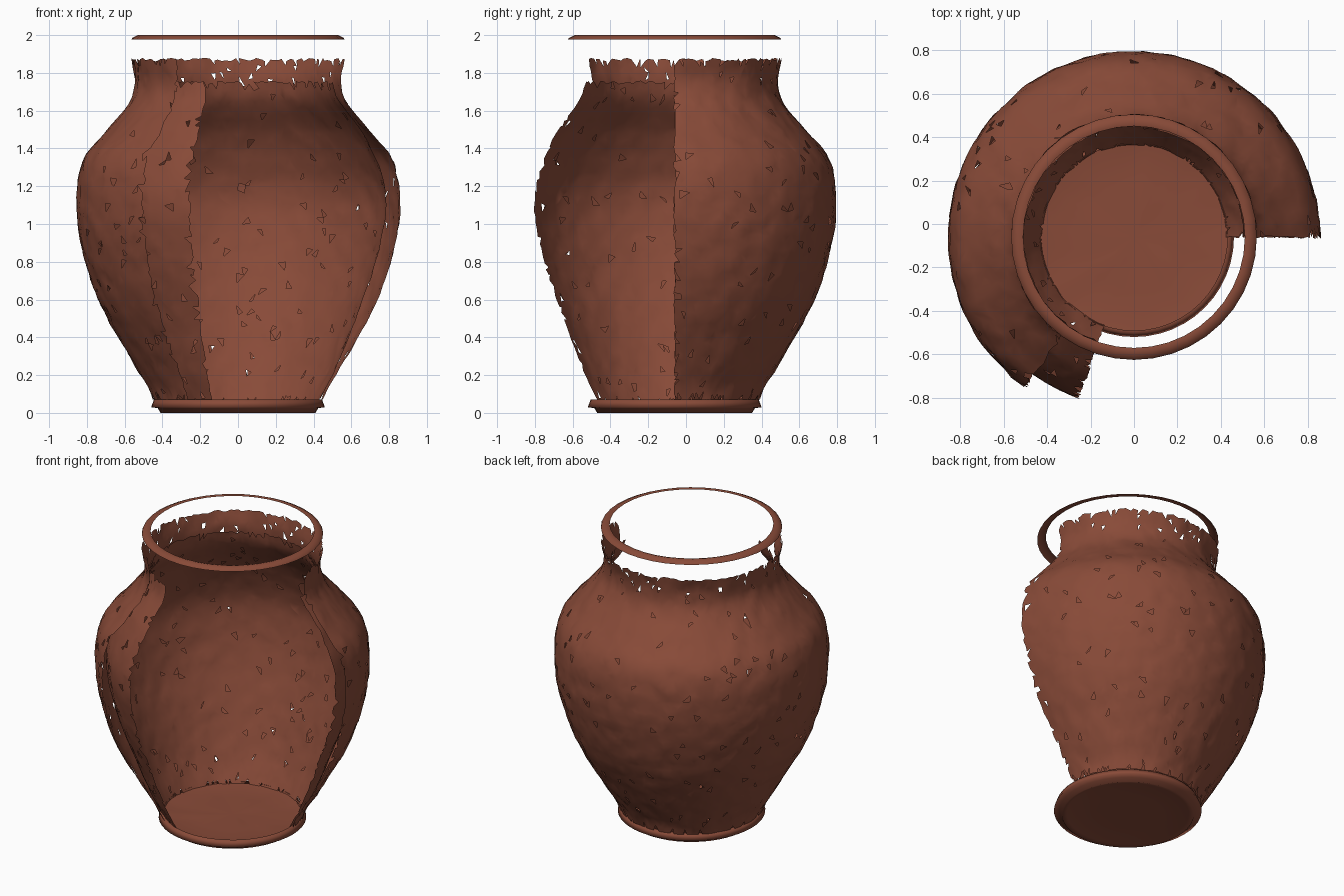
import bpy, bmesh, math, random
from mathutils import Vector, noise

if "Cube" in bpy.data.objects:
    bpy.data.objects.remove(bpy.data.objects["Cube"])

random.seed(7)
CY = -0.06  # axis of the vase in y

clay = bpy.data.materials.new("fired_clay")
clay.diffuse_color = (0.25, 0.07, 0.04, 1)
clay.use_nodes = True
clay.node_tree.nodes["Principled BSDF"].inputs["Base Color"].default_value = clay.diffuse_color


def radius_at(profile, z):
    """Smooth (Catmull-Rom style) radius lookup in a list of (radius, z)."""
    n = len(profile)

    def slope(i):
        a, b = profile[max(i - 1, 0)], profile[min(i + 1, n - 1)]
        return (b[0] - a[0]) / (b[1] - a[1])

    z = min(max(z, profile[0][1]), profile[-1][1])
    for i in range(n - 1):
        (r0, z0), (r1, z1) = profile[i], profile[i + 1]
        if z <= z1:
            h = z1 - z0
            t = (z - z0) / h
            return ((2*t**3 - 3*t*t + 1) * r0 + (t**3 - 2*t*t + t) * h * slope(i)
                    + (3*t*t - 2*t**3) * r1 + (t**3 - t*t) * h * slope(i + 1))


def bump(p, amount):
    return amount * (noise.noise(p * 11) + 0.5 * noise.noise(p * 24))


def finish(name, bm):
    bm.normal_update()
    mesh = bpy.data.meshes.new(name)
    bm.to_mesh(mesh)
    bm.free()
    for poly in mesh.polygons:
        poly.use_smooth = True
    mesh.materials.append(clay)
    obj = bpy.data.objects.new(name, mesh)
    bpy.context.collection.objects.link(obj)
    return obj


def chip(bm, share):
    """Knock random small triangles out of a surface, more along its edges."""
    edge_faces = {f for e in bm.edges if e.is_boundary for f in e.link_faces}
    gone = [f for f in bm.faces
            if random.random() < (0.25 if f in edge_faces else share)]
    bmesh.ops.delete(bm, geom=gone, context='FACES')


def broken_wall(name, profile, start, end, cols, rows, amount, flip=False):
    """Partly revolved, bumpy triangulated wall with ragged edges."""
    bm = bmesh.new()
    z0, z1 = profile[0][1], profile[-1][1]
    grid = []
    for j in range(rows + 1):
        line = []
        for i in range(cols + 1):
            ju = random.uniform(-0.28, 0.28)
            jv = random.uniform(-0.28, 0.28) if j else 0
            a = math.radians(start + (end - start) * (i + ju) / cols)
            z = z0 + (z1 - z0) * (j + jv) / rows
            r = radius_at(profile, z)
            p = Vector((r * math.cos(a), r * math.sin(a), z))
            r += bump(p, amount)
            line.append(bm.verts.new((r * math.cos(a), CY + r * math.sin(a), z)))
        grid.append(line)
    for j in range(rows):
        for i in range(cols):
            a, b = grid[j][i], grid[j][i + 1]
            c, d = grid[j + 1][i + 1], grid[j + 1][i]
            tris = [(a, b, c), (a, c, d)] if random.random() < 0.5 else [(a, b, d), (b, c, d)]
            for t in tris:
                bm.faces.new(t[::-1] if flip else t)
    chip(bm, 0.014)
    return finish(name, bm)


def revolved(name, profile, sides):
    """Full turn of an open (radius, z) profile; radius 0 closes to a point."""
    bm = bmesh.new()
    rings = []
    for r, z in profile:
        if r == 0:
            rings.append([bm.verts.new((0, CY, z))] * sides)
        else:
            rings.append([bm.verts.new((r * math.cos(2 * math.pi * i / sides),
                                        CY + r * math.sin(2 * math.pi * i / sides), z))
                          for i in range(sides)])
    for low, high in zip(rings, rings[1:]):
        for i in range(sides):
            k = (i + 1) % sides
            vs = list(dict.fromkeys((low[i], low[k], high[k], high[i])))
            bm.faces.new(vs)
    return finish(name, bm)


# Outer wall, from the belly up to the ragged neck
outer = [(0.45, 0.07), (0.475, 0.13), (0.60, 0.34), (0.74, 0.60), (0.825, 0.865),
         (0.855, 1.10), (0.82, 1.34), (0.69, 1.50), (0.565, 1.66), (0.545, 1.77),
         (0.565, 1.87)]
broken_wall("outer_wall", outer, 0, 234, 100, 54, 0.008)

# Thinner inner wall, reaching further round at the broken front
inner = [(0.42, 0.05), (0.51, 0.22), (0.64, 0.546), (0.73, 0.80), (0.785, 1.08),
         (0.765, 1.25), (0.665, 1.475), (0.53, 1.66), (0.505, 1.75)]
broken_wall("inner_wall", inner, 0, 251, 100, 50, 0.006, flip=True)

# Floor inside the vase
floor = revolved("inside_floor", [(0.43, 0.06), (0.36, 0.05), (0.24, 0.05),
                                  (0.12, 0.05), (0.0, 0.05)], 48)
for v in floor.data.vertices:
    v.co.z += bump(v.co, 0.004)

# Foot ring with the underside
revolved("foot", [(0.0, 0.012), (0.20, 0.012), (0.38, 0.008), (0.41, 0.0),
                  (0.425, 0.025), (0.46, 0.03), (0.445, 0.07), (0.43, 0.07)], 48)

# Loose lip ring above the broken neck
revolved("lip_ring", [(0.565, 1.976), (0.56, 1.985), (0.53, 2.0), (0.51, 1.995)], 40)
